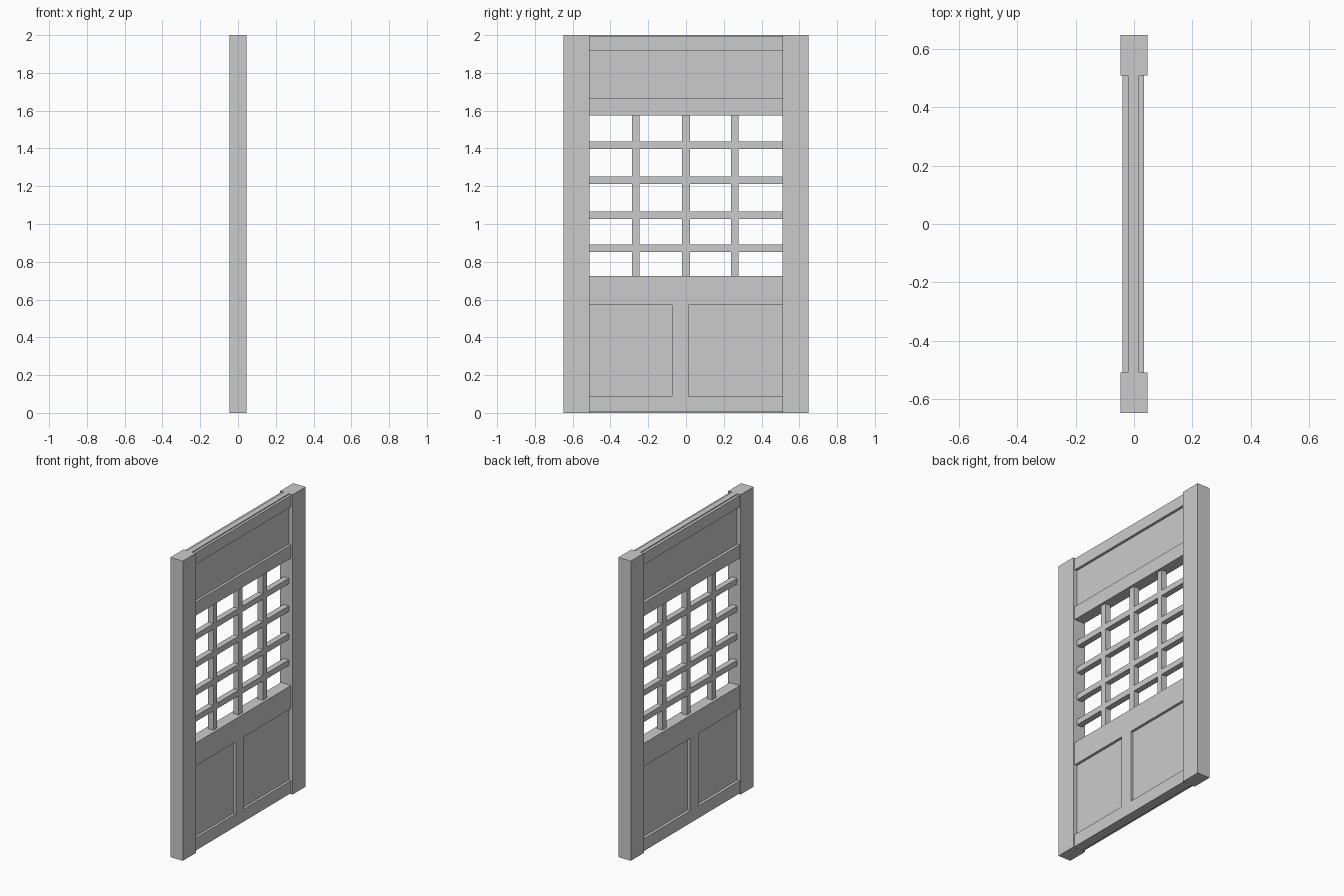
import bpy

if "Cube" in bpy.data.objects:
    bpy.data.objects.remove(bpy.data.objects["Cube"])

def box(name, x, y, z):
    """Box from (min, max) ranges on each axis."""
    bpy.ops.mesh.primitive_cube_add(size=1)
    o = bpy.context.object
    o.name = name
    o.location = [(r[0] + r[1]) / 2 for r in (x, y, z)]
    o.scale = [r[1] - r[0] for r in (x, y, z)]
    bpy.ops.object.transform_apply(location=True, rotation=False, scale=True)
    return o

STILE_X = (-0.046, 0.046)
RAIL_X = (-0.040, 0.035)
CORE_X = (-0.021, 0.018)
INNER = (-0.51, 0.51)

# Side stiles
stile = box("side_stile", STILE_X, (0.51, 0.648), (0, 2))
mirror = stile.modifiers.new("mirror", 'MIRROR')
mirror.use_axis = (False, True, False)

# Horizontal rails
rails = {
    "bottom_rail": (0.007, 0.09),
    "lock_rail": (0.572, 0.725),
    "window_head_rail": (1.575, 1.664),
    "top_rail": (1.918, 1.994),
}
for name, z in rails.items():
    box(name, RAIL_X, INNER, z)

# Divider between the lower panels
box("lower_divider", RAIL_X, (-0.073, 0.013), (0.09, 0.572))

# Recessed panels, with edges showing as tongues at top and bottom
box("lower_panel", CORE_X, INNER, (0, 0.70))
box("upper_panel", CORE_X, INNER, (1.60, 2))

# Window lattice bars
for i, y in enumerate((-0.265, 0.0, 0.258)):
    box(f"vertical_bar_{i + 1}", CORE_X, (y - 0.02, y + 0.02), (0.725, 1.575))
for i, z in enumerate((0.872, 1.046, 1.232, 1.417)):
    box(f"horizontal_bar_{i + 1}", CORE_X, INNER, (z - 0.019, z + 0.019))
